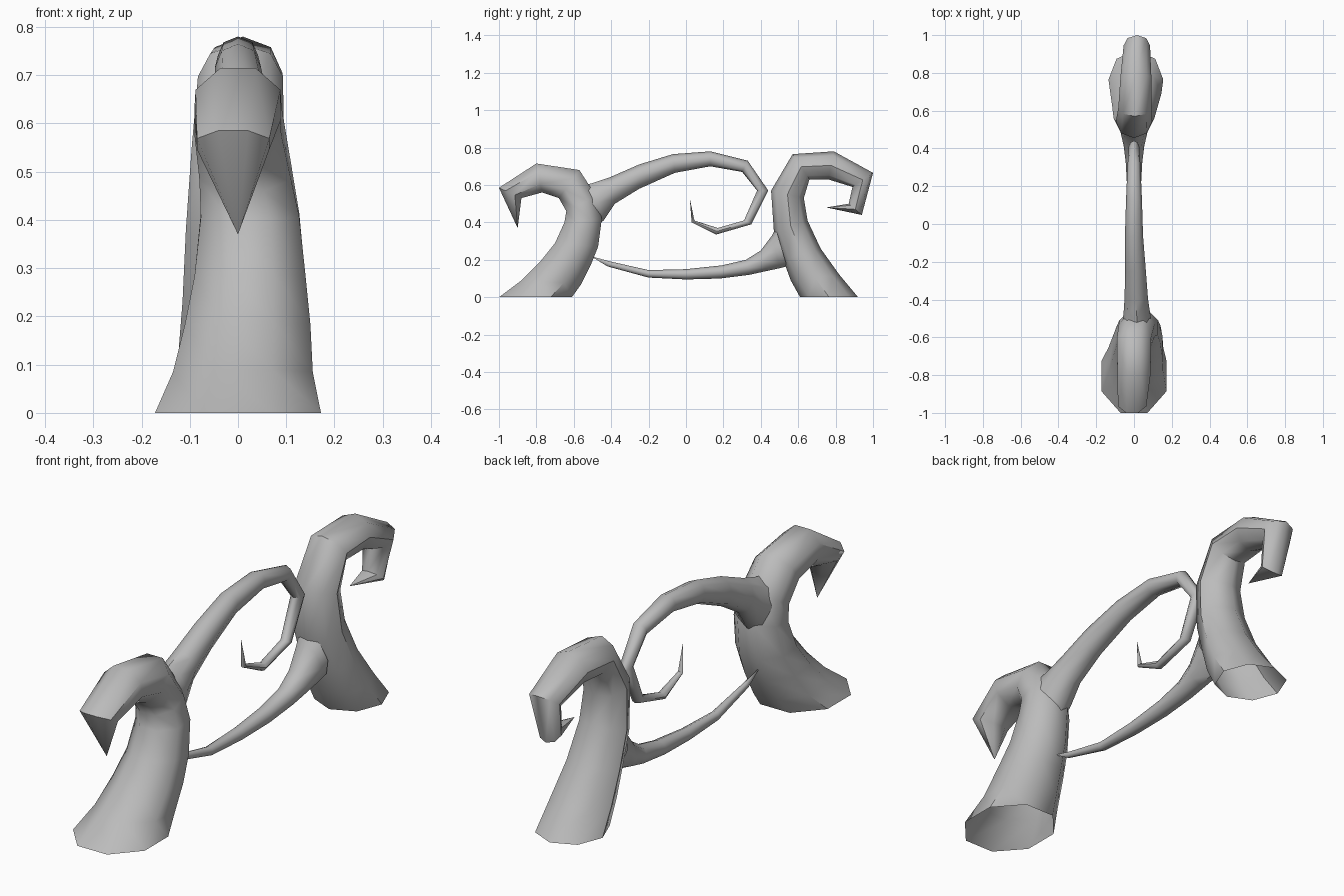
import bpy, bmesh, math
from mathutils import Vector

old = bpy.data.objects.get("Cube")
if old:
    bpy.data.objects.remove(old, do_unlink=True)

grey = bpy.data.materials.new("plain grey")
grey.use_nodes = True
GREY = (0.5, 0.5, 0.5, 1)
grey.diffuse_color = GREY
grey.node_tree.nodes["Principled BSDF"].inputs["Base Color"].default_value = GREY


def tendril(name, rings, tip, turn=0.0, sides=8):
    """Skin a tapering tube; each ring is outer y,z, inner y,z, centre x, half width."""
    bm = bmesh.new()
    grow = 1 / math.cos(turn)
    loops = []
    for oy, oz, iy, iz, cx, width in rings:
        outer, inner = Vector((cx, oy, oz)), Vector((cx, iy, iz))
        middle, reach = (outer + inner) / 2, (outer - inner) / 2 * grow
        across = Vector((width * grow, 0, 0))
        angles = [turn + i * math.tau / sides for i in range(sides)]
        loops.append([bm.verts.new(middle + reach * math.cos(a) + across * math.sin(a))
                      for a in angles])
    for low, high in zip(loops, loops[1:]):
        for i in range(sides):
            j = (i + 1) % sides
            bm.faces.new((low[i], low[j], high[j], high[i]))
    # Pointed end, open root
    point = bm.verts.new(tip)
    for i in range(sides):
        bm.faces.new((loops[-1][i], loops[-1][(i + 1) % sides], point))
    bmesh.ops.recalc_face_normals(bm, faces=bm.faces)
    mesh = bpy.data.meshes.new(name)
    bm.to_mesh(mesh)
    bm.free()
    mesh.materials.append(grey)
    obj = bpy.data.objects.new(name, mesh)
    bpy.context.collection.objects.link(obj)
    bpy.ops.object.select_all(action="DESELECT")
    obj.select_set(True)
    bpy.context.view_layer.objects.active = obj
    bpy.ops.object.shade_smooth_by_angle(angle=math.radians(50))
    return obj


# Thick hooked stem at the front
tendril("front_stem", [
    (-.61, 0, -1, 0, 0, .172),
    (-.56, .07, -.88, .09, .01, .145),
    (-.51, .17, -.78, .19, .02, .13),
    (-.47, .27, -.70, .29, .025, .115),
    (-.45, .42, -.65, .40, .025, .102),
    (-.48, .54, -.64, .46, .015, .095),
    (-.57, .68, -.68, .53, .0, .09),
    (-.80, .715, -.77, .56, .0, .088),
    (-1, .585, -.88, .53, -.01, .075),
], (0, -.90, .37), math.pi / 8)

# Thick hooked stem at the back
tendril("back_stem", [
    (.61, 0, .92, 0, .01, .145),
    (.56, .09, .82, .12, .01, .135),
    (.52, .20, .72, .26, .005, .12),
    (.47, .35, .65, .41, .0, .108),
    (.455, .57, .63, .53, .0, .096),
    (.57, .765, .66, .63, .005, .088),
    (.79, .78, .76, .63, .01, .082),
    (1, .665, .89, .59, .015, .07),
    (.94, .44, .87, .50, .015, .05),
], (.01, .75, .48))

# Upper vine arching back from the front stem and curling inward
tendril("upper_curl", [
    (-.54, .60, -.47, .39, .015, .075),
    (-.50, .61, -.44, .41, .015, .07),
    (-.41, .64, -.38, .50, .012, .062),
    (-.25, .71, -.25, .58, .008, .055),
    (-.07, .765, -.06, .665, .0, .048),
    (.13, .78, .13, .70, .0, .042),
    (.33, .73, .30, .67, .0, .034),
    (.44, .57, .38, .57, .0, .028),
    (.35, .39, .31, .41, .0, .024),
    (.16, .335, .17, .37, .0, .019),
    (.03, .40, .045, .41, .0, .012),
], (0, .02, .53))

# Lower vine running forward from the back stem
tendril("lower_vine", [
    (.54, .165, .48, .37, .0, .075),
    (.50, .155, .46, .33, .0, .07),
    (.43, .14, .40, .25, .0, .055),
    (.34, .12, .32, .20, .0, .044),
    (.18, .10, .19, .17, .0, .036),
    (0, .095, 0, .15, .0, .028),
    (-.20, .105, -.20, .145, .0, .021),
    (-.42, .165, -.40, .19, .0, .012),
], (0, -.51, .22))
